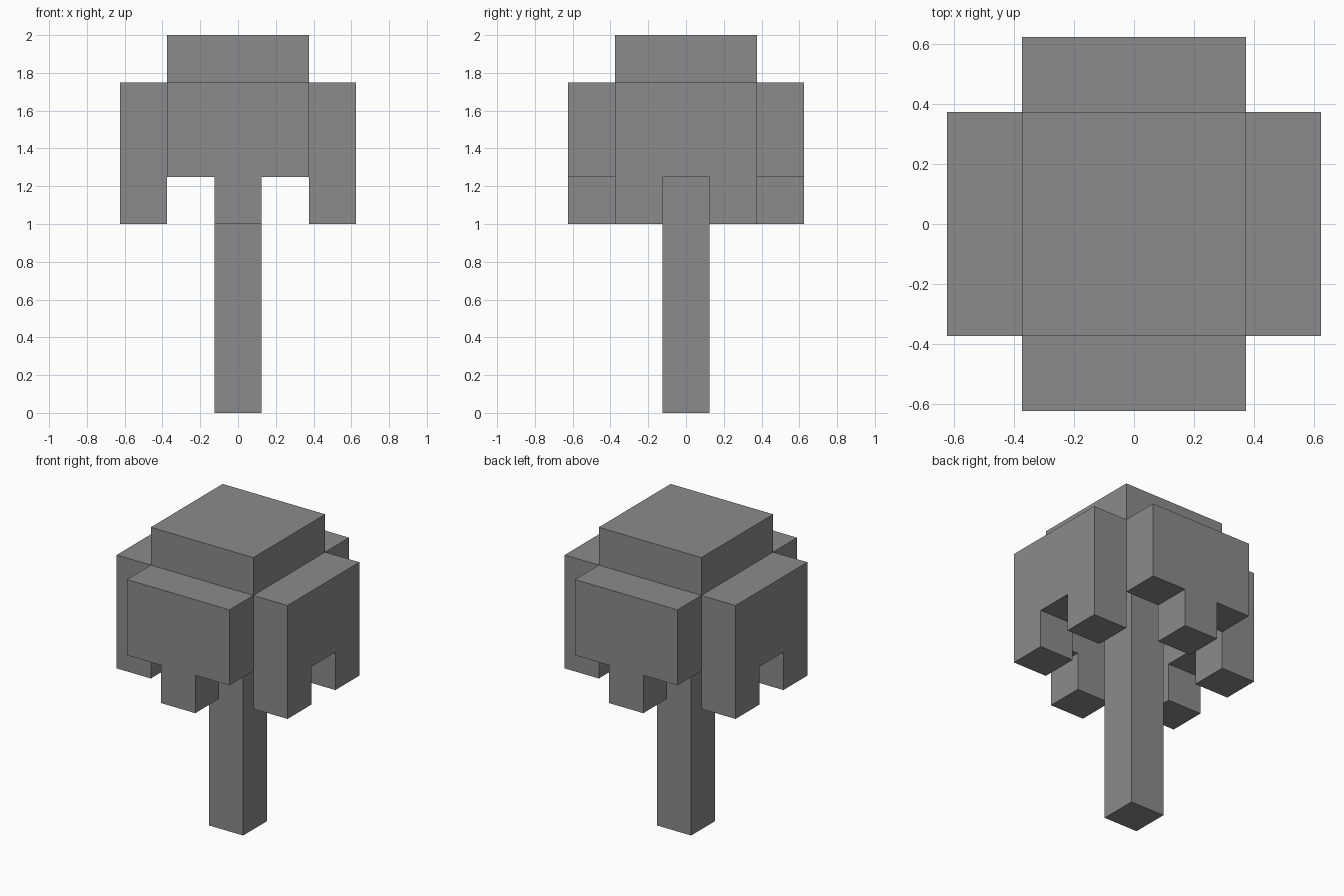
import bpy
import bmesh
from math import pi
from mathutils import Matrix

default = bpy.data.objects.get("Cube")
if default:
    bpy.data.objects.remove(default, do_unlink=True)

U = 0.25  # block size

grey = bpy.data.materials.new("plain grey")
grey.use_nodes = True
colour = (0.26, 0.26, 0.26, 1)
grey.diffuse_color = colour
grey.node_tree.nodes["Principled BSDF"].inputs["Base Color"].default_value = colour


def finish(name, bm):
    bmesh.ops.recalc_face_normals(bm, faces=bm.faces[:])
    mesh = bpy.data.meshes.new(name)
    bm.to_mesh(mesh)
    bm.free()
    mesh.materials.append(grey)
    bpy.context.collection.objects.link(bpy.data.objects.new(name, mesh))


def block(name, width, bottom, top):
    """Square block centred on the vertical axis, measured in units."""
    bm = bmesh.new()
    bmesh.ops.create_cube(bm, size=1)
    bmesh.ops.scale(bm, verts=bm.verts, vec=(width * U, width * U, (top - bottom) * U))
    bmesh.ops.translate(bm, verts=bm.verts, vec=(0, 0, (top + bottom) * U / 2))
    finish(name, bm)


def wall(name, half_profile, angle):
    """Mirror a half outline, thicken it by one unit, and turn it to its side."""
    outline = half_profile + [(-x, z) for x, z in reversed(half_profile)]
    bm = bmesh.new()
    face = bm.faces.new([bm.verts.new((x * U, -2.5 * U, z * U)) for x, z in outline])
    grown = bmesh.ops.extrude_face_region(bm, geom=[face], use_keep_orig=True)["geom"]
    moved = [g for g in grown if isinstance(g, bmesh.types.BMVert)]
    bmesh.ops.translate(bm, verts=moved, vec=(0, U, 0))
    bmesh.ops.rotate(bm, verts=bm.verts, cent=(0, 0, 0), matrix=Matrix.Rotation(angle, 3, "Z"))
    finish(name, bm)


# Trunk runs up inside the hollow canopy to the cap
block("trunk", 1, 0, 7)
block("canopy_cap", 3, 7, 8)

# Canopy walls: one middle tab at front and back, two corner tabs at the sides
middle_tab = [(0.5, 4), (0.5, 5), (1.5, 5), (1.5, 7)]
corner_tabs = [(0.5, 5), (0.5, 4), (1.5, 4), (1.5, 7)]
wall("canopy_front", middle_tab, 0)
wall("canopy_back", middle_tab, pi)
wall("canopy_left", corner_tabs, pi / 2)
wall("canopy_right", corner_tabs, -pi / 2)
